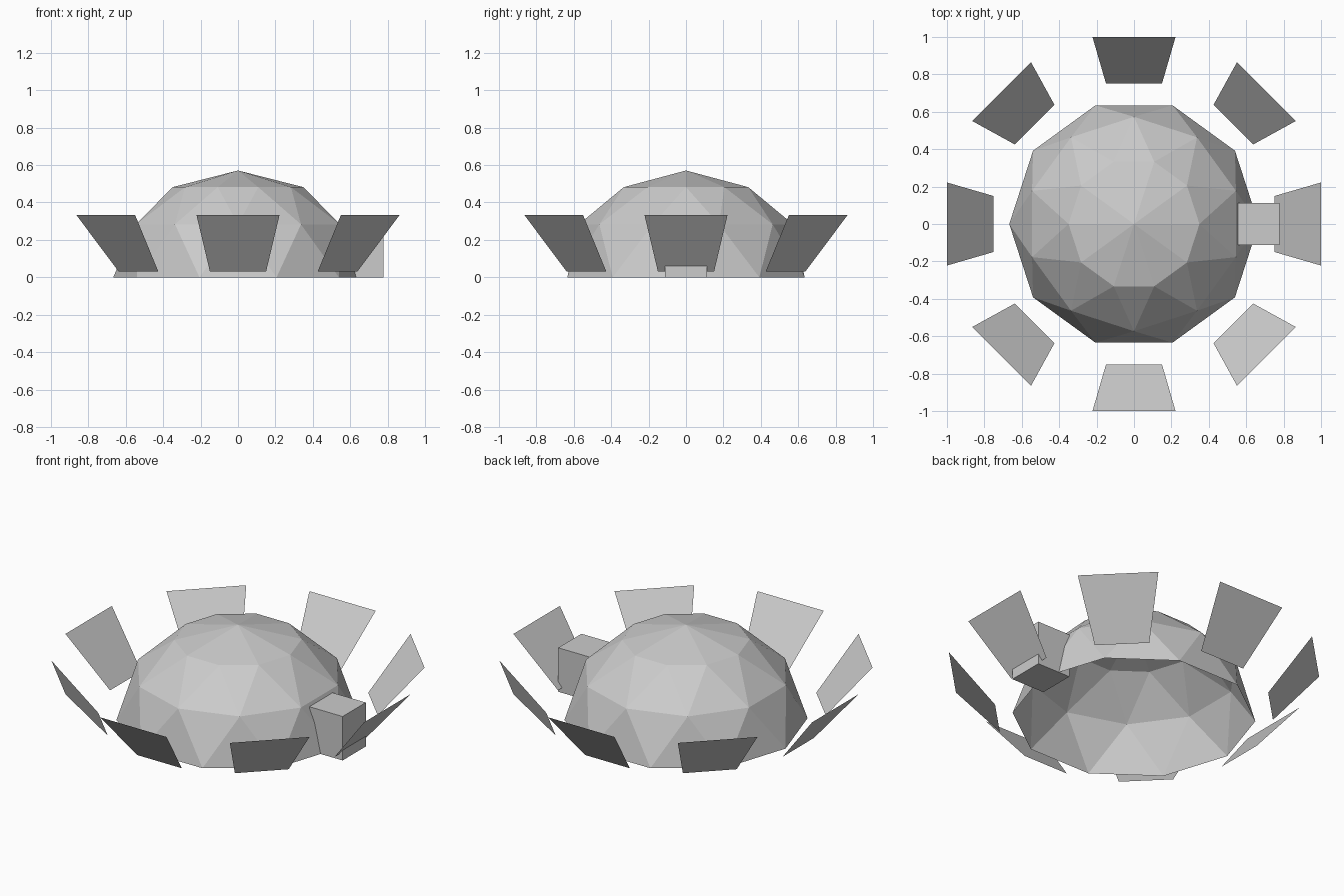
import bpy
import bmesh
from math import sin, cos, pi, radians
from mathutils import Matrix

cube = bpy.data.objects.get("Cube")
if cube:
    bpy.data.objects.remove(cube, do_unlink=True)

# Single plain grey for every part
grey = bpy.data.materials.new("plain_grey")
grey.use_nodes = True
colour = (0.6, 0.6, 0.6, 1)
grey.diffuse_color = colour
grey.node_tree.nodes["Principled BSDF"].inputs["Base Color"].default_value = colour


def finish(name, bm):
    mesh = bpy.data.meshes.new(name)
    bm.to_mesh(mesh)
    bm.free()
    mesh.materials.append(grey)
    obj = bpy.data.objects.new(name, mesh)
    bpy.context.collection.objects.link(obj)
    return obj


# Faceted dome shell: staggered ten-sided rings joined by triangles, open below
SIDES = 10
bm = bmesh.new()
rings = []
for level, (radius, z) in enumerate([(0.667, 0), (0.573, 0.283), (0.35, 0.482)]):
    turn = 0.5 * (level % 2)
    rings.append([bm.verts.new((radius * cos((i + turn) * 2 * pi / SIDES),
                                radius * sin((i + turn) * 2 * pi / SIDES), z))
                  for i in range(SIDES)])
apex = bm.verts.new((0, 0, 0.571))
base, middle, upper = rings
for i in range(SIDES):
    j = (i + 1) % SIDES
    bm.faces.new((base[i], base[j], middle[i]))
    bm.faces.new((base[j], middle[j], middle[i]))
    bm.faces.new((middle[i], upper[j], upper[i]))
    bm.faces.new((middle[i], middle[j], upper[j]))
    bm.faces.new((upper[i], upper[j], apex))
finish("dome_shell", bm)

# Eight flat panels leaning outward around the dome
for k in range(8):
    bm = bmesh.new()
    corners = [(0.752, -0.15, 0.03), (0.752, 0.15, 0.03),
               (1, 0.222, 0.333), (1, -0.222, 0.333)]
    face = bm.faces.new([bm.verts.new(c) for c in corners])
    face.normal_update()
    if face.normal.z < 0:
        face.normal_flip()
    bm.transform(Matrix.Rotation(radians(45 * k), 4, "Z"))
    finish(f"outer_panel_{k + 1}", bm)

# Entrance block on the left side
bm = bmesh.new()
bmesh.ops.create_cube(bm, size=1)
bm.transform(Matrix.Translation((0.667, 0, 0.133)) @ Matrix.Diagonal((0.222, 0.222, 0.266, 1)))
finish("entrance_block", bm)
